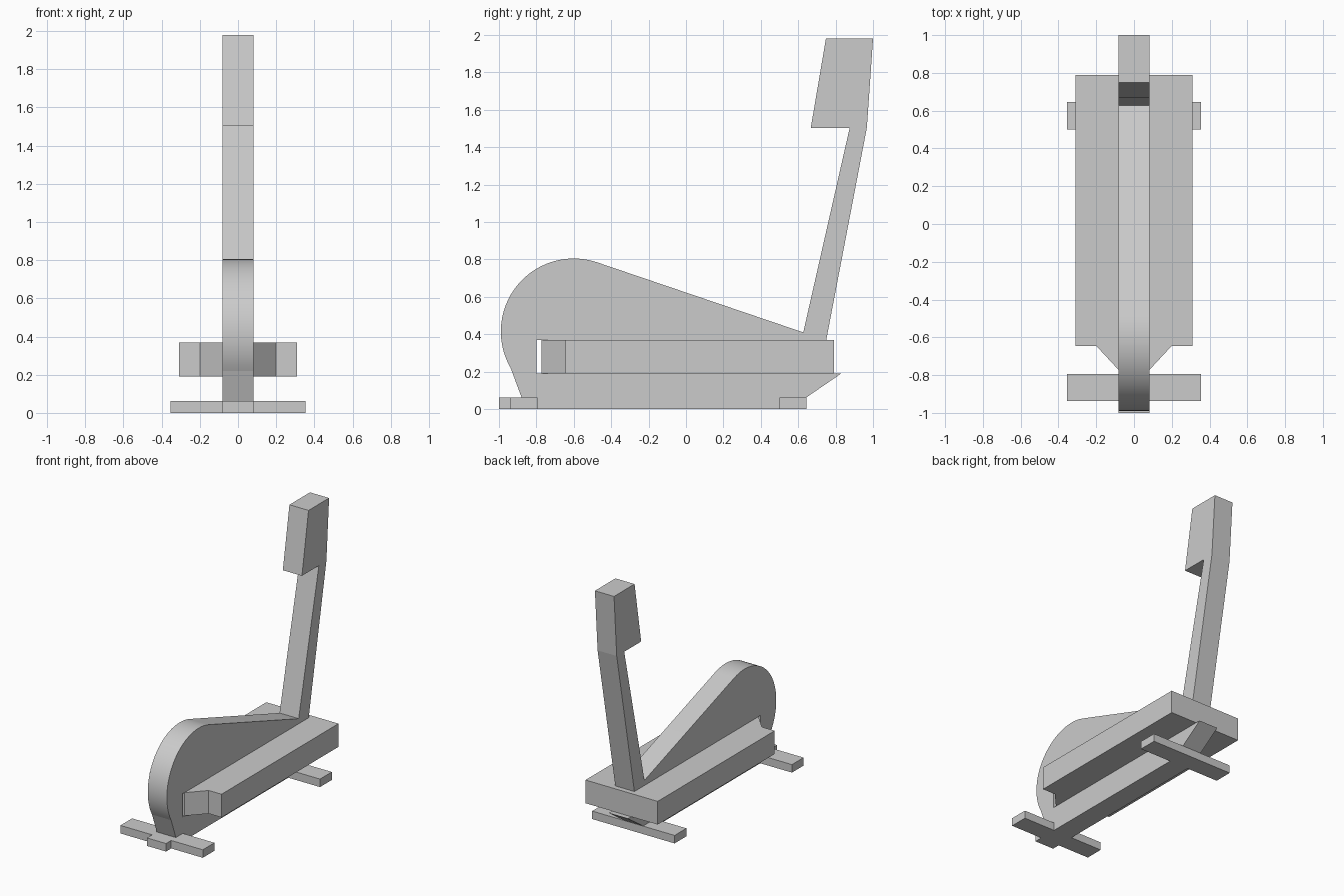
import bpy
import bmesh
from math import cos, sin, radians
from mathutils import Vector

cube = bpy.data.objects.get("Cube")
if cube:
    bpy.data.objects.remove(cube, do_unlink=True)

# Single plain grey material
GREY = (0.6, 0.6, 0.6, 1.0)
grey = bpy.data.materials.new("plain grey")
grey.use_nodes = True
grey.diffuse_color = GREY
grey.node_tree.nodes["Principled BSDF"].inputs["Base Color"].default_value = GREY


def extrude_profile(name, points, offset):
    """Close a 3D outline into a face and extrude it by offset."""
    bm = bmesh.new()
    face = bm.faces.new([bm.verts.new(p) for p in points])
    result = bmesh.ops.extrude_face_region(bm, geom=[face], use_keep_orig=True)
    moved = [g for g in result["geom"] if isinstance(g, bmesh.types.BMVert)]
    bmesh.ops.translate(bm, vec=Vector(offset), verts=moved)
    bmesh.ops.recalc_face_normals(bm, faces=bm.faces)
    mesh = bpy.data.meshes.new(name)
    bm.to_mesh(mesh)
    bm.free()
    mesh.materials.append(grey)
    obj = bpy.data.objects.new(name, mesh)
    bpy.context.collection.objects.link(obj)
    return obj


def slab(name, half_outline, z0, z1):
    """Horizontal plate mirrored across x from its +x outline."""
    outline = half_outline + [(-x, y) for x, y in reversed(half_outline)]
    return extrude_profile(name, [(x, y, z0) for x, y in outline], (0, 0, z1 - z0))


# Central frame: keel, slot for the deck, mast with console, rounded wheel cover
HALF = 0.082
DECK_Z0, DECK_Z1 = 0.19, 0.37
FOOT_H = 0.062
keel = [(-1, 0), (0.643, 0), (0.643, FOOT_H), (0.83, DECK_Z0)]
slot = [(-0.798, DECK_Z0), (-0.798, DECK_Z1)]
mast = [(0.75, DECK_Z1), (0.967, 1.505), (1, 1.98), (0.748, 1.98),
        (0.667, 1.503), (0.875, 1.503), (0.627, 0.41)]
steps = 30
angles = [radians(71.4 + (210 - 71.4) * i / steps) for i in range(steps + 1)]
cover = [(-0.6 + 0.39 * cos(a), 0.415 + 0.39 * sin(a)) for a in angles]
nose = [(-0.879, FOOT_H), (-1, FOOT_H)]
profile = keel + slot + mast + cover + nose
frame = extrude_profile("central_frame", [(-HALF, y, z) for y, z in profile],
                        (2 * HALF, 0, 0))
bpy.ops.object.select_all(action="DESELECT")
frame.select_set(True)
bpy.context.view_layer.objects.active = frame
bpy.ops.object.shade_smooth_by_angle(angle=radians(6))

# Wide deck with a tapered nose
slab("deck", [(HALF, -0.772), (0.2, -0.645), (0.31, -0.645), (0.31, 0.79)],
     DECK_Z0, DECK_Z1)

# Cross feet
for name, y0, y1 in (("front_foot", -0.937, -0.794), ("rear_foot", 0.5, 0.645)):
    slab(name, [(0.354, y0), (0.354, y1)], 0, FOOT_H)
